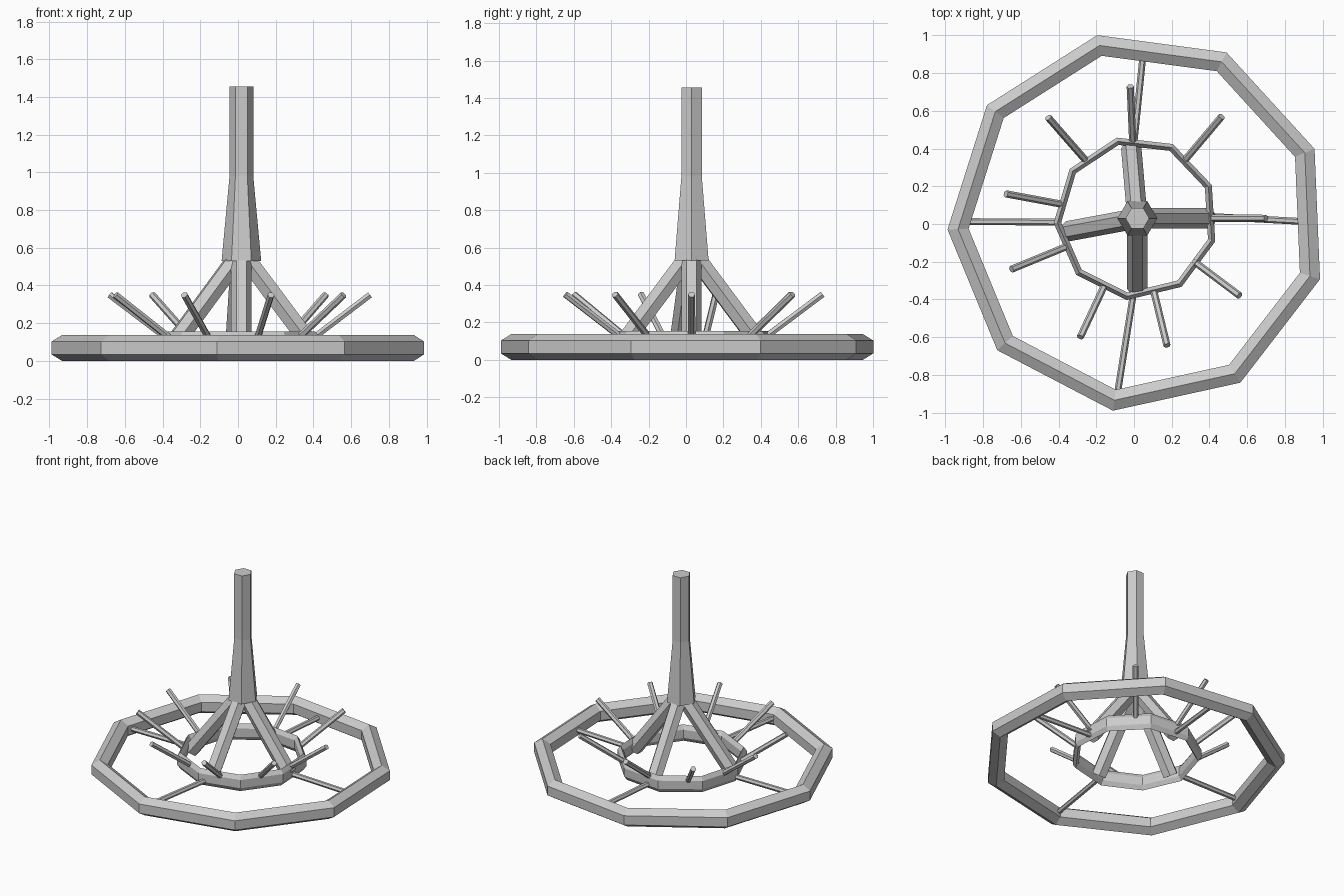
import bpy, bmesh
from math import cos, sin, radians, pi
from mathutils import Vector

if "Cube" in bpy.data.objects:
    bpy.data.objects.remove(bpy.data.objects["Cube"])


def make_object(name, bm):
    bmesh.ops.recalc_face_normals(bm, faces=bm.faces)
    mesh = bpy.data.meshes.new(name)
    bm.to_mesh(mesh)
    bm.free()
    obj = bpy.data.objects.new(name, mesh)
    bpy.context.collection.objects.link(obj)
    return obj


def ring(name, centre, radius, half_w, half_h, z, start, sides=9):
    """Nine-sided ring with a hexagonal section, flat on its outer and inner sides."""
    bm = bmesh.new()
    loops = []
    for i in range(sides):
        a = radians(start) + 2 * pi * i / sides
        loop = []
        for k in range(6):
            t = pi / 6 + k * pi / 3
            r = radius + half_w * cos(t) / cos(pi / 6)
            loop.append(bm.verts.new((centre[0] + r * cos(a), centre[1] + r * sin(a),
                                      z + half_h * sin(t))))
        loops.append(loop)
    for i in range(sides):
        a, b = loops[i], loops[(i + 1) % sides]
        for k in range(6):
            n = (k + 1) % 6
            bm.faces.new((a[k], b[k], b[n], a[n]))
    return make_object(name, bm)


def bar(name, start, end, radius):
    """Six-sided bar between two points, with its side corners level."""
    start, end = Vector(start), Vector(end)
    axis = (end - start).normalized()
    side = axis.cross(Vector((0, 0, 1))).normalized()
    up = side.cross(axis)
    bm = bmesh.new()
    caps = []
    for p in (start, end):
        caps.append([bm.verts.new(p + radius * (side * cos(k * pi / 3) + up * sin(k * pi / 3)))
                     for k in range(6)])
    for k in range(6):
        n = (k + 1) % 6
        bm.faces.new((caps[0][k], caps[0][n], caps[1][n], caps[1][k]))
    bm.faces.new(caps[0])
    bm.faces.new(caps[1])
    return make_object(name, bm)


# Rims
ring("outer_rim", (0.022, 0.013), 0.956, 0.056, 0.0685, 0.0685, 22.4)
INNER = (0.011, 0.032)
ring("inner_rim", INNER, 0.418, 0.02, 0.06, 0.095, 23.5)

# Tapered hexagonal column
CX, CY = 0.018, 0.03
bm = bmesh.new()
levels = [[bm.verts.new((CX + r * cos(k * pi / 3), CY + r * sin(k * pi / 3), z)) for k in range(6)]
          for r, z in ((0.105, 0.53), (0.063, 0.98), (0.063, 1.455))]
for low, high in zip(levels, levels[1:]):
    for k in range(6):
        n = (k + 1) % 6
        bm.faces.new((low[k], low[n], high[n], high[k]))
bm.faces.new(levels[0])
bm.faces.new(levels[-1])
make_object("column", bm)

# Sloping legs from the column to the inner rim
for i, deg in enumerate((0, 95, 190.5, 270)):
    c, s = cos(radians(deg)), sin(radians(deg))
    bar(f"leg_{i + 1}", (CX + 0.035 * c, CY + 0.035 * s, 0.53),
        (CX + 0.375 * c, CY + 0.375 * s, 0.075), 0.054)

# Level spokes between the rims
spokes = [((0.41, 0.04), (0.90, 0.013)), ((0.0, 0.43), (0.047, 0.89)),
          ((-0.40, 0.01), (-0.90, 0.013)), ((-0.005, -0.38), (-0.088, -0.90))]
for i, (a, b) in enumerate(spokes):
    bar(f"spoke_{i + 1}", (*a, 0.07), (*b, 0.07), 0.018)

# Slanted pegs flaring out of the inner rim
tips = [(0.70, 0.03), (0.465, 0.57), (-0.02, 0.73), (-0.455, 0.565), (-0.68, 0.16),
        (-0.65, -0.24), (-0.285, -0.60), (0.175, -0.645), (0.56, -0.38)]
for i, (x, y) in enumerate(tips):
    base = Vector(INNER).lerp(Vector((x, y)), 0.57)
    bar(f"peg_{i + 1}", (base.x, base.y, 0.125), (x, y, 0.35), 0.019)
